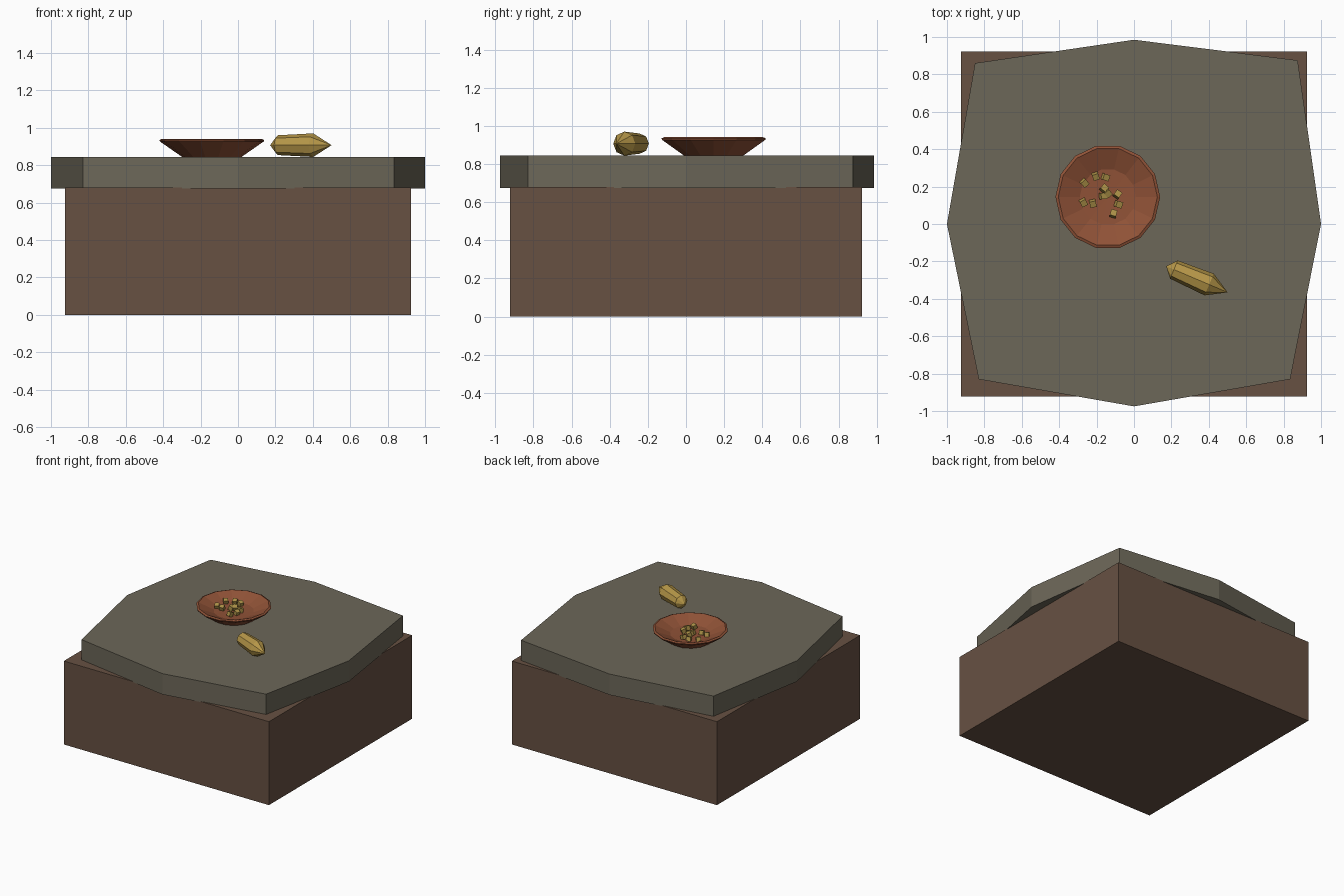
import bpy, bmesh, math, random
from mathutils import Matrix, Vector

random.seed(4)
cube = bpy.data.objects.get("Cube")
if cube:
    bpy.data.objects.remove(cube, do_unlink=True)


def material(name, rgb):
    m = bpy.data.materials.new(name)
    m.use_nodes = True
    m.diffuse_color = (*rgb, 1)
    m.node_tree.nodes["Principled BSDF"].inputs["Base Color"].default_value = (*rgb, 1)
    return m


earth = material("brown earth", (0.135, 0.082, 0.055))
stone = material("grey stone", (0.15, 0.135, 0.098))
clay = material("red clay", (0.28, 0.085, 0.038))
gold = material("golden husk", (0.47, 0.31, 0.065))
grain = material("yellow grain", (0.42, 0.29, 0.065))


def finish(name, bm, mat):
    bmesh.ops.recalc_face_normals(bm, faces=bm.faces)
    mesh = bpy.data.meshes.new(name)
    bm.to_mesh(mesh)
    bm.free()
    mesh.materials.append(mat)
    ob = bpy.data.objects.new(name, mesh)
    bpy.context.collection.objects.link(ob)
    return ob


def lathe(name, profile, sides, mat):
    """Revolve (radius, z) points; zero radius closes to a point."""
    bm = bmesh.new()
    rings = []
    for r, z in profile:
        count = sides if r > 0 else 1
        rings.append([bm.verts.new((r * math.cos(math.tau * i / sides),
                                    r * math.sin(math.tau * i / sides), z))
                      for i in range(count)])
    for a, b in zip(rings, rings[1:]):
        for i in range(sides):
            j = (i + 1) % sides
            corners = [a[i % len(a)], a[j % len(a)], b[j % len(b)], b[i % len(b)]]
            bm.faces.new(list(dict.fromkeys(corners)))
    return finish(name, bm, mat)


# Square base block
bm = bmesh.new()
bmesh.ops.create_cube(bm, size=1, matrix=Matrix.Translation((0, 0, 0.34))
                      @ Matrix.Diagonal((1.85, 1.845, 0.68, 1)))
finish("base_block", bm, earth)

# Irregular eight-cornered slab
outline = [(1, 0), (0.875, 0.875), (0, 0.985), (-0.85, 0.86),
           (-1, 0), (-0.83, -0.83), (0, -0.975), (0.835, -0.83)]
bm = bmesh.new()
face = bm.faces.new([bm.verts.new((x, y, 0.675)) for x, y in outline])
side = bmesh.ops.extrude_face_region(bm, geom=[face], use_keep_orig=True)
top = [v for v in side["geom"] if isinstance(v, bmesh.types.BMVert)]
bmesh.ops.translate(bm, verts=top, vec=(0, 0, 0.17))
finish("stone_slab", bm, stone)

# Shallow faceted bowl
bowl = lathe("bowl", [(0, 0.845), (0.16, 0.845), (0.278, 0.927), (0.28, 0.935),
                      (0.265, 0.941), (0.15, 0.892), (0, 0.886)], 14, clay)
bowl.location = (-0.14, 0.145, 0)

# Pointed husk lying on the slab
husk = lathe("husk", [(0, 0), (0.053, 0.045), (0.063, 0.25), (0, 0.357)], 8, gold)
husk.rotation_mode = 'QUATERNION'
husk.rotation_quaternion = (Matrix.Rotation(math.radians(-23), 3, 'Z')
                            @ Matrix.Rotation(math.pi / 2, 3, 'Y')).to_quaternion()
husk.location = (0.172, -0.226, 0.907)

# Loose grains in the bowl
spots = [(-.265, .22), (-.205, .255), (-.152, .25), (-.27, .115), (-.22, .11), (-.083, .105),
         (-.11, .055), (-.088, .158), (-.16, .19), (-.14, .165), (-.165, .15)]
bm = bmesh.new()
for x, y in spots:
    turn = Matrix.Rotation(random.uniform(0, math.pi), 4, 'Z') @ Matrix.Rotation(0.35, 4, 'X')
    bmesh.ops.create_cube(bm, size=0.034, matrix=Matrix.Translation((x, y, 0.908)) @ turn)
finish("grains", bm, grain)
